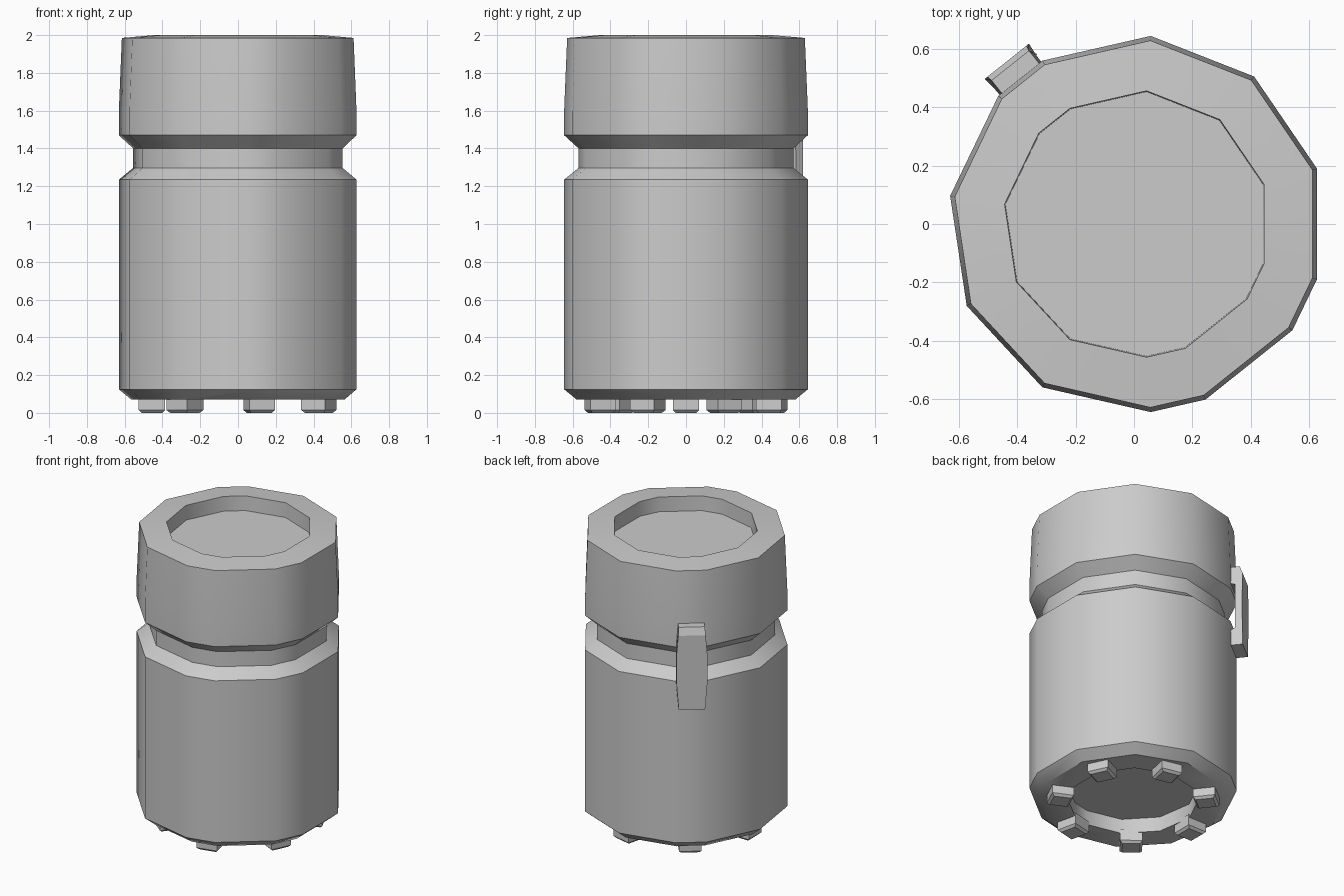
import bpy, bmesh, math
from mathutils import Vector

if "Cube" in bpy.data.objects:
    bpy.data.objects.remove(bpy.data.objects["Cube"])

CX = 0.009                       # axis of the canister
STEP = 2 * math.pi / 21
# the low-poly outline keeps 12 of 21 evenly spaced directions
ANGLES = [k * STEP for k in (1, 3, 5, 7, 8, 10, 12, 14, 16, 17, 19, 20)]


def finish(bm, name, smooth):
    bmesh.ops.recalc_face_normals(bm, faces=bm.faces)
    me = bpy.data.meshes.new(name)
    bm.to_mesh(me)
    bm.free()
    ob = bpy.data.objects.new(name, me)
    bpy.context.collection.objects.link(ob)
    if smooth:
        bpy.ops.object.select_all(action='DESELECT')
        ob.select_set(True)
        bpy.context.view_layer.objects.active = ob
        bpy.ops.object.shade_smooth_by_angle(angle=math.radians(40))
    return ob


def turned(name, profile):
    """Sweep an (r, z) profile round the outline and cap both ends."""
    bm = bmesh.new()
    rings = [[bm.verts.new((CX + r * math.cos(a), r * math.sin(a), z))
              for a in ANGLES] for r, z in profile]
    n = len(ANGLES)
    for lo, hi in zip(rings, rings[1:]):
        for i in range(n):
            j = (i + 1) % n
            bm.faces.new((lo[i], lo[j], hi[j], hi[i]))
    bm.faces.new(rings[0])
    bm.faces.new(rings[-1])
    return finish(bm, name, True)


def place(bm, angle):
    """Turn a part built along +x to its direction round the axis."""
    c, s = math.cos(angle), math.sin(angle)
    for v in bm.verts:
        x, y, z = v.co
        v.co = Vector((CX + x * c - y * s, x * s + y * c, z))


# main body with recessed base and neck
turned("body", [(0.41, 0.17), (0.41, 0.07), (0.58, 0.07), (0.647, 0.125),
                (0.647, 1.235), (0.57, 1.297), (0.57, 1.40)])

# lid with sloped rim and sunken top
turned("lid", [(0.57, 1.40), (0.647, 1.47), (0.647, 1.60), (0.631, 1.985),
               (0.458, 2.0), (0.455, 1.90)])

# seven chamfered feet on the base ring
for i in range(7):
    bm = bmesh.new()
    bmesh.ops.create_cube(bm, size=1)
    for v in bm.verts:
        v.co = Vector((0.465 + v.co.x * 0.14, v.co.y * 0.14,
                       0.045 + v.co.z * 0.09))
    low = [e for e in bm.edges if all(v.co.z < 0.01 for v in e.verts)]
    bmesh.ops.bevel(bm, geom=low, offset=0.015, segments=1, affect='EDGES')
    place(bm, math.pi + i * 2 * math.pi / 7)
    finish(bm, f"foot_{i + 1}", False)

# clasp bridging lid and body: (r, z, half width) side profile
clasp = [(0.60, 1.63, .082), (0.695, 1.63, .082), (0.714, 1.58, .085),
         (0.714, 1.44, .097), (0.714, 1.26, .097), (0.714, 1.07, .082),
         (0.62, 1.07, .082), (0.62, 1.16, .09), (0.668, 1.19, .092),
         (0.668, 1.26, .097), (0.668, 1.44, .097), (0.668, 1.50, .092),
         (0.60, 1.52, .09)]
bm = bmesh.new()
sides = [[bm.verts.new((r, s * w, z)) for r, z, w in clasp] for s in (-1, 1)]
n = len(clasp)
for i in range(n):
    j = (i + 1) % n
    bm.faces.new((sides[0][i], sides[0][j], sides[1][j], sides[1][i]))
for ring in sides:
    bm.faces.new(ring)
place(bm, 7.5 * STEP)
finish(bm, "clasp", False)
